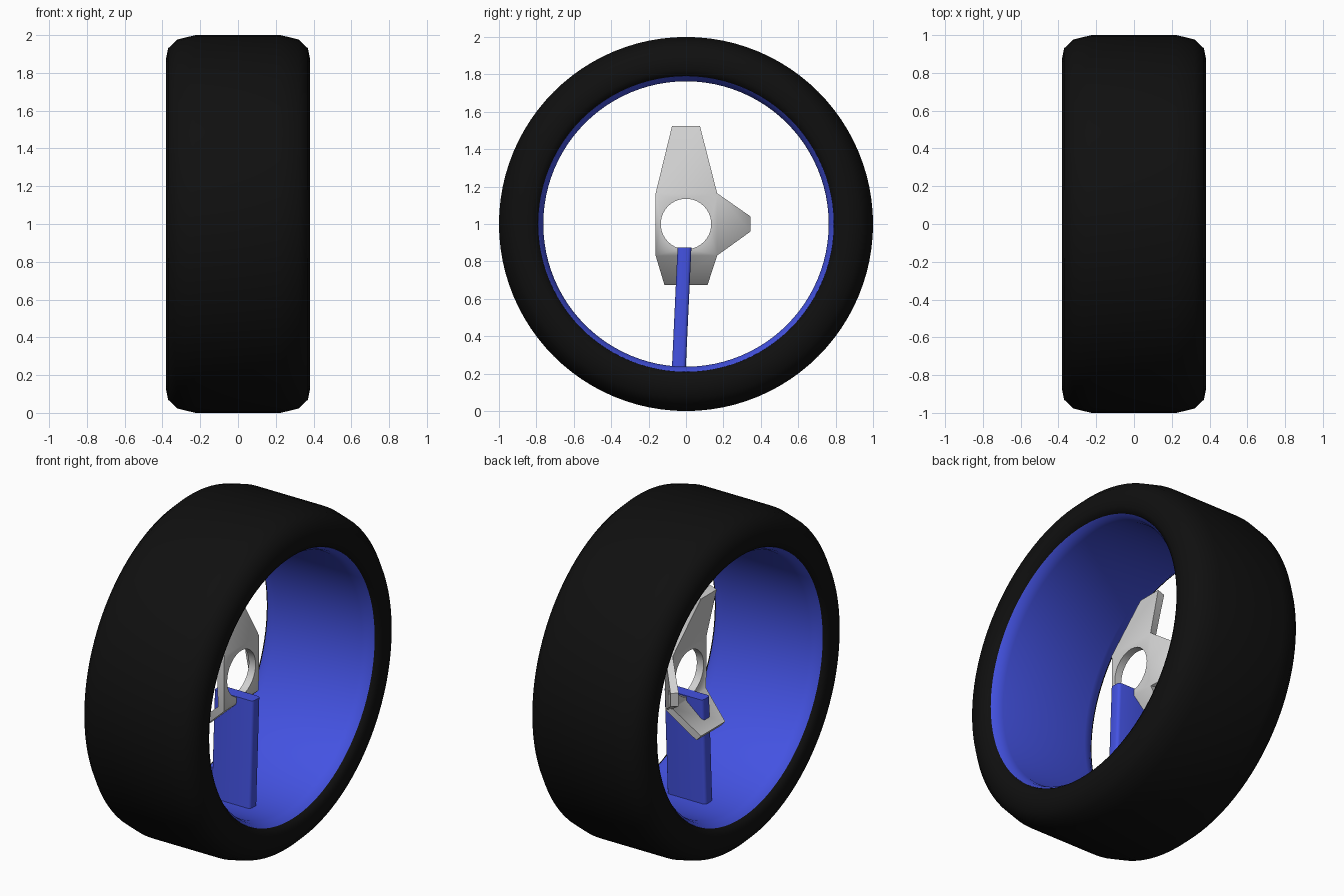
import bpy, bmesh, math
from mathutils import Matrix, Vector

if "Cube" in bpy.data.objects:
    bpy.data.objects.remove(bpy.data.objects["Cube"])

CENTRE = Vector((0, 0, 1))


def material(name, colour):
    mat = bpy.data.materials.new(name)
    mat.use_nodes = True
    mat.diffuse_color = (*colour, 1)
    mat.node_tree.nodes["Principled BSDF"].inputs["Base Color"].default_value = (*colour, 1)
    return mat


black = material("black_rubber", (0.005, 0.005, 0.005))
blue = material("blue_paint", (0.057, 0.085, 0.76))
grey = material("light_grey_metal", (0.64, 0.64, 0.64))


def finish(name, bm, mat, angle, thickness=0):
    """Turn a bmesh into a shaded object, optionally thickened."""
    bmesh.ops.recalc_face_normals(bm, faces=bm.faces)
    mesh = bpy.data.meshes.new(name)
    bm.to_mesh(mesh)
    bm.free()
    obj = bpy.data.objects.new(name, mesh)
    bpy.context.collection.objects.link(obj)
    mesh.materials.append(mat)
    obj.location = CENTRE
    bpy.ops.object.select_all(action='DESELECT')
    obj.select_set(True)
    bpy.context.view_layer.objects.active = obj
    if thickness:
        solid = obj.modifiers.new("thickness", 'SOLIDIFY')
        solid.thickness = thickness
        solid.offset = 0
        bpy.ops.object.modifier_apply(modifier=solid.name)
    bpy.ops.object.shade_smooth_by_angle(angle=math.radians(angle))
    return obj


def lathe(name, half_profile, mat, angle, steps=96):
    """Revolve a closed (x, radius) profile, mirrored in x, about the axle."""
    profile = half_profile + [(-x, r) for x, r in reversed(half_profile)]
    bm = bmesh.new()
    rings = []
    for i in range(steps):
        turn = Matrix.Rotation(math.tau * i / steps, 3, 'X')
        rings.append([bm.verts.new(turn @ Vector((x, 0, r))) for x, r in profile])
    count = len(profile)
    for i in range(steps):
        a, b = rings[i], rings[(i + 1) % steps]
        for j in range(count):
            k = (j + 1) % count
            bm.faces.new((a[j], a[k], b[k], b[j]))
    return finish(name, bm, mat, angle)


# Tyre and rim, each listed from the inner edge outwards on one side
lathe("tyre", [(0.34, 0.785), (0.365, 0.795), (0.38, 0.825), (0.382, 0.87),
               (0.37, 0.93), (0.32, 0.977), (0.225, 1.0)], black, 60)
lathe("rim", [(0.29, 0.763), (0.33, 0.772), (0.355, 0.79), (0.34, 0.797)], blue, 50)

# Upright: pierced square body with three flaps leaning inboard
bm = bmesh.new()
S = 0.162
corners = [bm.verts.new((0, y, z)) for y, z in ((-S, S), (S, S), (S, -S), (-S, -S))]
for i in range(4):
    bm.edges.new((corners[i], corners[(i + 1) % 4]))
bmesh.ops.create_circle(bm, segments=40, radius=0.135,
                        matrix=Matrix.Rotation(math.pi / 2, 4, 'Y'))
bmesh.ops.triangle_fill(bm, use_beauty=True, use_dissolve=False, edges=bm.edges[:],
                        normal=(1, 0, 0))


def flap(first, second, tips):
    a, b = [bm.verts.new(tip) for tip in tips]
    bm.faces.new((corners[first], corners[second], b, a))


flap(0, 1, [(-0.13, -0.075, 0.515), (-0.13, 0.075, 0.515)])
flap(1, 2, [(-0.155, 0.33, 0.04), (-0.155, 0.33, -0.04)])
flap(2, 3, [(-0.165, 0.115, -0.31), (-0.165, -0.115, -0.31)])
upright = finish("upright", bm, grey, 55, 0.045)
weighted = upright.modifiers.new("weighted_normals", 'WEIGHTED_NORMAL')
weighted.keep_sharp = True

# Single leaning blade spoke with softened long edges
bm = bmesh.new()
bmesh.ops.create_cube(bm, size=1)
for v in bm.verts:
    top = v.co.z > 0
    v.co = (v.co.x * 0.26, v.co.y * 0.074 + (-0.008 if top else -0.038),
            -0.125 if top else -0.765)
long_edges = [e for e in bm.edges if abs(e.verts[0].co.z - e.verts[1].co.z) > 0.5]
bmesh.ops.bevel(bm, geom=long_edges, offset=0.018, segments=3, profile=0.5,
                affect='EDGES')
finish("blade_spoke", bm, blue, 40)
